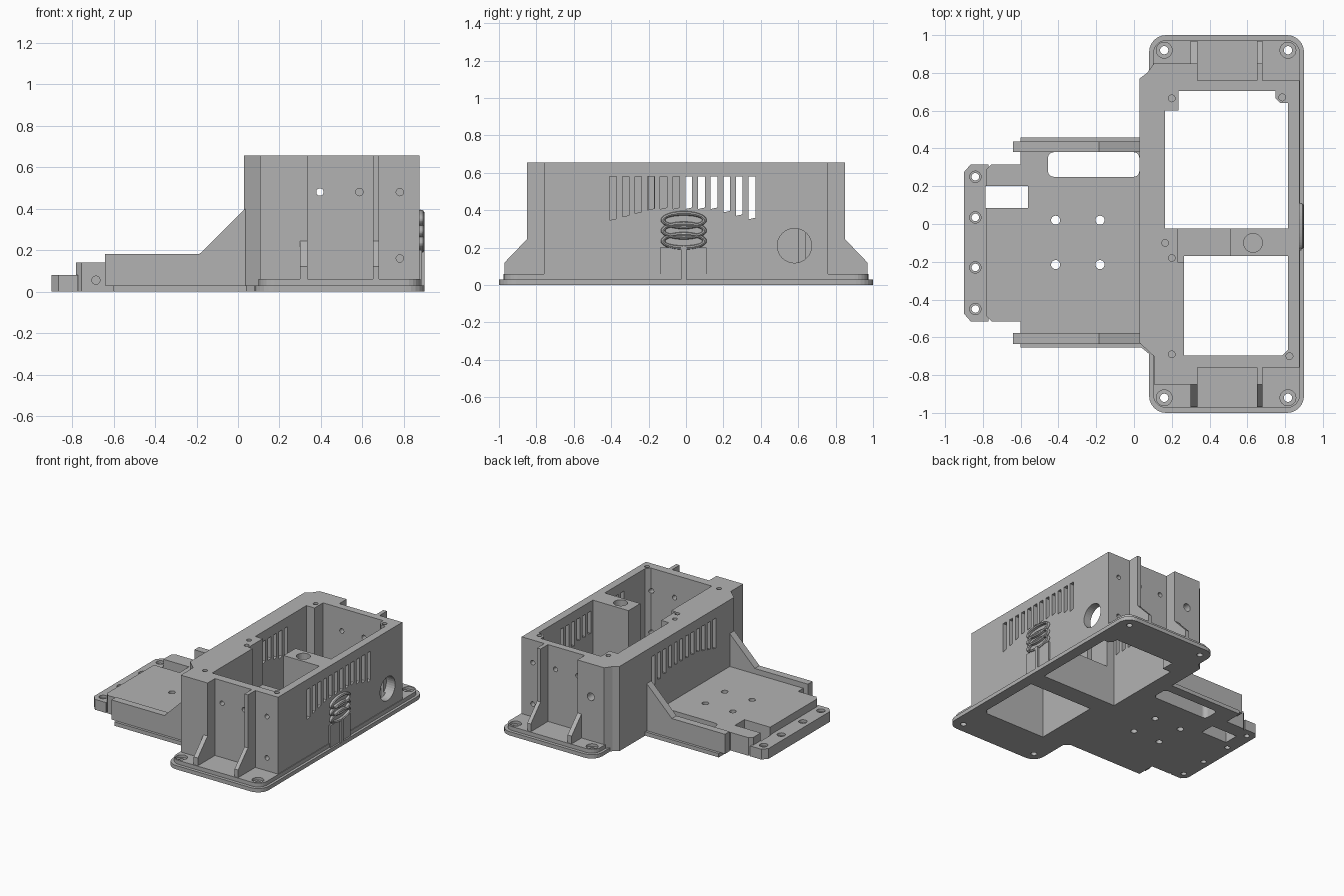
import bpy, bmesh, math
from mathutils import Matrix, Vector

if "Cube" in bpy.data.objects:
    bpy.data.objects.remove(bpy.data.objects["Cube"])

grey = bpy.data.materials.new("plain grey")
grey.use_nodes = True
grey.diffuse_color = (0.45, 0.45, 0.45, 1)
grey.node_tree.nodes["Principled BSDF"].inputs["Base Color"].default_value = grey.diffuse_color

# Prisms stand on a plane: "z" takes (x, y), "y" takes (x, z), "x" takes (y, z)
PLACE = {"z": lambda a, b, h: (a, b, h),
         "y": lambda a, b, h: (a, h, b),
         "x": lambda a, b, h: (h, a, b)}


def add_prism(bm, pts, lo, hi, axis="z"):
    place = PLACE[axis]
    bottom = [bm.verts.new(place(a, b, lo)) for a, b in pts]
    top = [bm.verts.new(place(a, b, hi)) for a, b in pts]
    faces = [bm.faces.new(bottom), bm.faces.new(top)]
    for i in range(len(pts)):
        j = (i + 1) % len(pts)
        faces.append(bm.faces.new((bottom[i], bottom[j], top[j], top[i])))
    bmesh.ops.recalc_face_normals(bm, faces=faces)


def finish(name, bm):
    mesh = bpy.data.meshes.new(name)
    bm.to_mesh(mesh)
    bm.free()
    mesh.materials.append(grey)
    obj = bpy.data.objects.new(name, mesh)
    bpy.context.collection.objects.link(obj)
    return obj


def part(name, *prisms):
    bm = bmesh.new()
    for p in prisms:
        add_prism(bm, *p)
    return finish(name, bm)


def rect(a0, a1, b0, b1):
    return [(a0, b0), (a1, b0), (a1, b1), (a0, b1)]


def circle(a, b, r, n=24):
    return [(a + r * math.cos(2 * math.pi * i / n), b + r * math.sin(2 * math.pi * i / n)) for i in range(n)]


def rounded(a0, a1, b0, b1, r, n=6):
    pts = []
    for k, (a, b) in enumerate(rect(a0 + r, a1 - r, b0 + r, b1 - r)):
        for i in range(n + 1):
            t = math.pi * (1 + k / 2 + i / (2 * n))
            pts.append((a + r * math.cos(t), b + r * math.sin(t)))
    return pts


def cut(target, *prisms):
    tool = part("cutter", *prisms)
    tool.hide_render = True
    mod = target.modifiers.new("cut", "BOOLEAN")
    mod.operation, mod.solver, mod.object = "DIFFERENCE", "EXACT", tool
    mod.use_self = True
    bpy.context.view_layer.objects.active = target
    bpy.ops.object.modifier_apply(modifier=mod.name)
    bpy.data.objects.remove(tool)


# Tall housing with stepped ends
TOP = 0.655
housing = part("housing", ([
    (0.03, -0.63), (0.105, -0.70), (0.105, -0.85), (0.335, -0.85), (0.335, -0.76), (0.65, -0.76),
    (0.65, -0.85), (0.68, -0.85), (0.68, -0.76), (0.875, -0.76), (0.875, 0.76), (0.68, 0.76),
    (0.68, 0.85), (0.65, 0.85), (0.65, 0.76), (0.335, 0.76), (0.335, 0.85), (0.105, 0.85),
    (0.07, 0.80), (0.03, 0.77)], 0, TOP))

# Rounded foot flange in two steps
flange = part("flange", (rounded(0.08, 0.9, -1, 1, 0.09), 0, 0.03))
flange_step = part("flange_step", (rounded(0.1, 0.88, -0.975, 0.975, 0.075), 0.03, 0.06))

# Two open bays, with corner posts left standing
back_bay = [(0.165, -0.025), (0.815, -0.025), (0.815, 0.64), (0.775, 0.64), (0.75, 0.665),
            (0.75, 0.705), (0.235, 0.705), (0.235, 0.6), (0.165, 0.6)]
front_bay = [(0.265, -0.695), (0.785, -0.695), (0.815, -0.665), (0.815, -0.17), (0.265, -0.17)]
for body in (housing, flange, flange_step):
    cut(body, (back_bay, -0.1, 1), (front_bay, -0.1, 1))

# Lower part of the bridge between the bays
cut(housing, (rect(0.23, 0.51, -0.2, 0), 0.3, 1))
cut(housing, (circle(0.63, -0.1, 0.05), 0.5, 1))

# Screw holes in the flange corners
screws = [(x, y) for x in (0.16, 0.815) for y in (-0.92, 0.92)]
for body in (flange, flange_step):
    cut(body, *[(circle(x, y, 0.022), -0.1, 0.2) for x, y in screws])
cut(flange_step, *[(circle(x, y, 0.042), 0.04, 0.2) for x, y in screws])

# Screw holes in the rim
cut(housing, *[(circle(x, y, 0.018, 16), 0.5, 1) for x, y in
               ((0.2, 0.665), (0.785, 0.67), (0.2, -0.69), (0.823, -0.70), (0.165, -0.1), (0.2, -0.18))])

# Holes through the end walls
for y0, y1 in ((-1, -0.66), (0.66, 1)):
    cut(housing, *[(circle(x, z, 0.018, 16), y0, y1, "y") for x, z in
                   ((0.395, 0.48), (0.585, 0.48), (0.78, 0.48), (0.78, 0.16))])
cut(housing, (circle(0.22, 0.4, 0.03), 0.78, 1, "y"))

# Vent slots on both long walls, longer toward the ends
slots = []
for i in range(12):
    y = -0.39 + 0.0675 * i
    low = 0.41 - max(0, abs(y + 0.01) - 0.16) * 0.27
    shape = [(y - 0.018, low - 0.004), (y + 0.018, low + 0.004), (y + 0.018, 0.58), (y - 0.018, 0.58)]
    slots.append((shape, 0.8, 0.95, "x"))
    slots.append((shape, 0, 0.2 if y > 0 else 0.12, "x"))
cut(housing, *slots)

# Round port in the outer wall
cut(housing, (circle(0.58, 0.21, 0.092, 32), 0.8, 0.95, "x"))

# Gusset fins on both ends
for side, name in ((-1, "front"), (1, "back")):
    for k, x in enumerate((0.30, 0.65)):
        part(f"{name}_fin_{k + 1}", ([(side * y, z) for y, z in
             ((0.74, 0.03), (0.97, 0.03), (0.97, 0.12), (0.85, 0.245), (0.74, 0.245))],
             x, x + 0.035 - 0.005 * k, "x"))

# Raised emblem panel with a post and three oval rings
panel = part("emblem_panel", (rect(-0.14, 0.11, 0, 0.2), 0.87, 0.888, "x"))
part("emblem_post", (rounded(-0.028, 0.004, 0.02, 0.21, 0.014), 0.87, 0.9, "x"))


def oval_ring(name, z):
    bm = bmesh.new()
    n, m = 40, 8
    rings = []
    for i in range(n):
        t = 2 * math.pi * i / n
        rings.append([bm.verts.new((
            0.88 + 0.018 * math.sin(2 * math.pi * j / m),
            -0.012 + (0.111 + 0.012 * math.cos(2 * math.pi * j / m)) * math.cos(t),
            z + (0.036 + 0.012 * math.cos(2 * math.pi * j / m)) * math.sin(t))) for j in range(m)])
    for i in range(n):
        for j in range(m):
            a, b = rings[i], rings[(i + 1) % n]
            bm.faces.new((a[j], a[(j + 1) % m], b[(j + 1) % m], b[j]))
    bmesh.ops.recalc_face_normals(bm, faces=bm.faces)
    return finish(name, bm)


for i in range(3):
    oval_ring(f"emblem_ring_{i + 1}", 0.235 + 0.056 * i)

# Low tray floor and its mounting lip
floor = part("tray_floor", ([
    (-0.78, -0.49), (-0.755, -0.515), (-0.6, -0.515), (-0.6, -0.6), (0.04, -0.6),
    (0.04, 0.4), (-0.6, 0.4), (-0.6, 0.315), (-0.755, 0.315), (-0.78, 0.29)], 0, 0.14))
cut(floor, (rect(-0.9, -0.56, 0.085, 0.2), -0.1, 0.3),
    (rounded(-0.455, 0.028, 0.25, 0.38, 0.03), -0.1, 0.3),
    *[(circle(x, y, 0.024), -0.1, 0.3) for x in (-0.415, -0.18) for y in (0.02, -0.215)])
cut(floor, (circle(-0.685, 0.055, 0.02, 16), -0.7, -0.4, "y"))

lip = part("mounting_lip", ([
    (-0.9, -0.475), (-0.865, -0.515), (-0.77, -0.515), (-0.77, 0.315), (-0.865, 0.315), (-0.9, 0.275)], 0, 0.08))
lip_holes = [(-0.84, y) for y in (0.25, 0.035, -0.23, -0.45)]
cut(lip, *[(circle(x, y, 0.02), -0.1, 0.2) for x, y in lip_holes])
cut(lip, *[(circle(x, y, 0.03), 0.06, 0.2) for x, y in lip_holes])
cut(lip, (rect(-0.785, -0.7, 0.085, 0.2), -0.1, 0.2))

# Side rails rising to the housing, each with a thin foot strip
rail = [(-0.64, 0.03), (0.04, 0.03), (0.04, 0.40), (0.03, 0.395), (-0.185, 0.182), (-0.64, 0.182)]
part("back_rail", (rail, 0.38, 0.437, "y"))
part("front_rail", (rail, -0.635, -0.578, "y"))
part("back_strip", (rect(-0.6, 0.04, 0.38, 0.457), 0, 0.03))
part("front_strip", ([(-0.6, -0.655), (0.04, -0.655), (0.12, -0.72), (0.12, -0.578), (-0.6, -0.578)], 0, 0.03))
